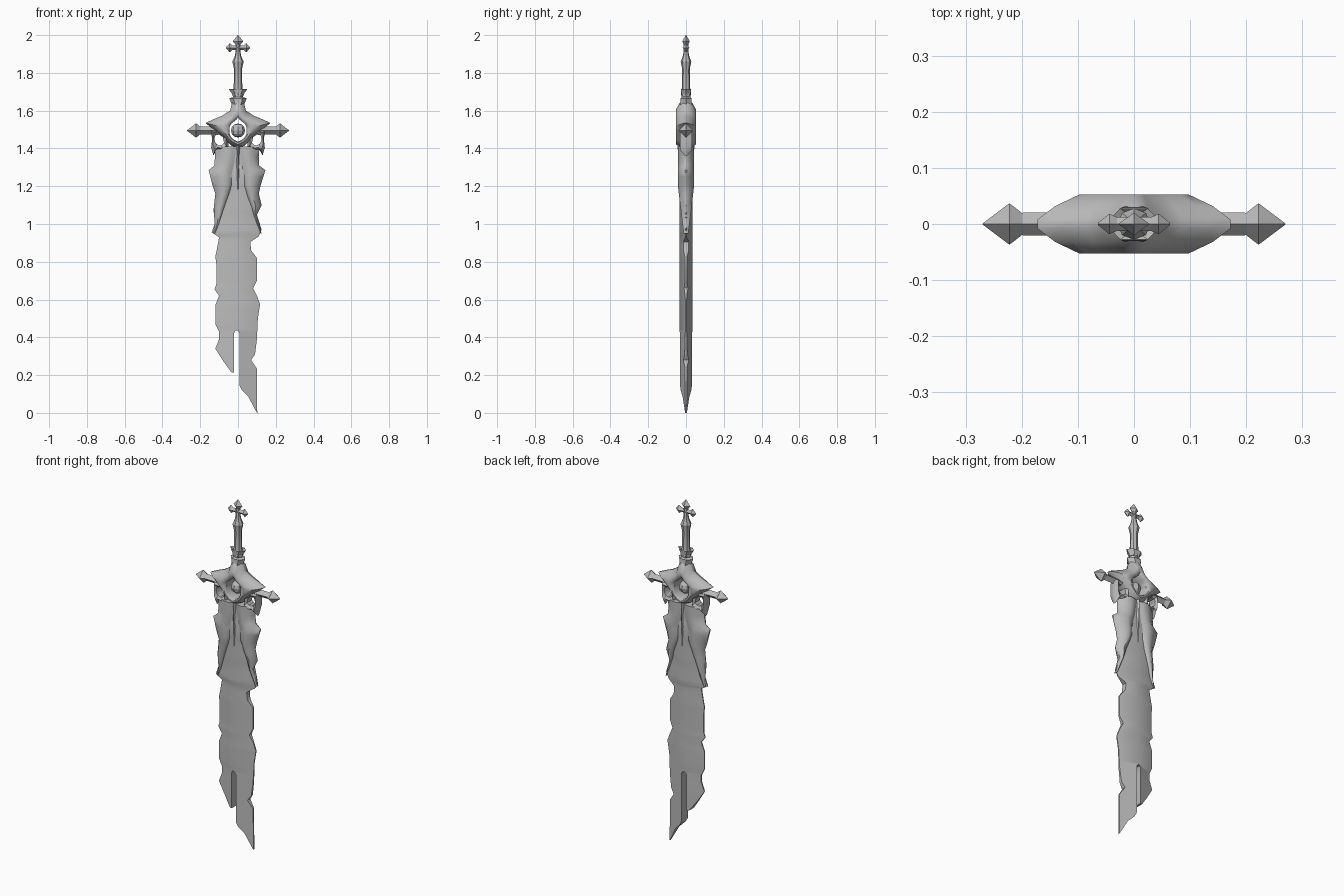
import bpy
import bmesh
import math

default_cube = bpy.data.objects.get("Cube")
if default_cube:
    bpy.data.objects.remove(default_cube, do_unlink=True)

steel = bpy.data.materials.new("grey_steel")
steel.use_nodes = True
steel.diffuse_color = (0.5, 0.5, 0.5, 1)
steel.node_tree.nodes["Principled BSDF"].inputs["Base Color"].default_value = (0.5, 0.5, 0.5, 1)


def finish(name, bm, angle):
    """Clean the mesh, give it the steel material and shade it."""
    bmesh.ops.remove_doubles(bm, verts=bm.verts, dist=0.0005)
    bmesh.ops.recalc_face_normals(bm, faces=bm.faces)
    mesh = bpy.data.meshes.new(name)
    bm.to_mesh(mesh)
    bm.free()
    mesh.materials.append(steel)
    obj = bpy.data.objects.new(name, mesh)
    bpy.context.collection.objects.link(obj)
    bpy.ops.object.select_all(action="DESELECT")
    obj.select_set(True)
    bpy.context.view_layer.objects.active = obj
    bpy.ops.object.shade_smooth_by_angle(angle=math.radians(angle))
    return obj


def loft(name, loops, closed=False, angle=40):
    """Bridge a list of equal vertex loops into a solid."""
    bm = bmesh.new()
    rings = [[bm.verts.new(p) for p in loop] for loop in loops]
    pairs = list(zip(rings, rings[1:]))
    if closed:
        pairs.append((rings[-1], rings[0]))
    else:
        bm.faces.new(rings[0])
        bm.faces.new(rings[-1])
    count = len(rings[0])
    for a, b in pairs:
        for i in range(count):
            j = (i + 1) % count
            bm.faces.new((a[i], a[j], b[j], b[i]))
    return finish(name, bm, angle)


def plate(name, rows, closed=False, angle=40, side=1):
    """Loft rows of (x, z, half thickness), equal on front and back."""
    loops = []
    for row in rows:
        front = [(side * x, -t, z) for x, z, t in row]
        back = [(side * x, t, z) for x, z, t in reversed(row)]
        loops.append(front + back)
    return loft(name, loops, closed, angle)


def spindle(name, sections, sides=4, axis="z", center=(0, 0), sign=1, angle=25):
    """Faceted rod: sections of (position, half width, half depth)."""
    loops = []
    for pos, wide, deep in sections:
        loop = []
        for i in range(sides):
            a = math.tau * i / sides
            u, v = wide * math.cos(a), deep * math.sin(a)
            if axis == "z":
                loop.append((center[0] + u, v, pos))
            else:
                loop.append((sign * pos, v, center[1] + u))
        loops.append(loop)
    return loft(name, loops, angle=angle)


def sample(profile, z):
    """Read x at height z on a profile of (z, x) points sorted by z."""
    for (z0, x0), (z1, x1) in zip(profile, profile[1:]):
        if z0 <= z <= z1:
            return x0 + (x1 - x0) * (z - z0) / (z1 - z0)
    return profile[-1][1] if z > profile[-1][0] else profile[0][1]


def thickness(x):
    return max(0.003, 0.034 * (1 - abs(x) / 0.115))


# Chipped blade edges, as (z, x)
left_edge = [(.215, -.035), (.27, -.075), (.34, -.12), (.39, -.10), (.43, -.10), (.47, -.12),
             (.57, -.12), (.62, -.10), (.655, -.125), (.68, -.115), (.79, -.115), (.83, -.12),
             (.85, -.115), (.93, -.10), (.955, -.14), (1.01, -.12), (1.07, -.13), (1.16, -.12),
             (1.205, -.135), (1.285, -.155), (1.30, -.125), (1.41, -.12)]
right_edge = [(0, .102), (.235, .10), (.28, .07), (.31, .09), (.39, .10), (.5, .105),
              (.575, .117), (.62, .10), (.66, .08), (.70, .10), (.82, .10), (.86, .07),
              (.905, .065), (.935, .11), (.97, .125), (1.05, .10), (1.10, .125), (1.16, .11),
              (1.205, .12), (1.285, .145), (1.315, .105), (1.41, .115)]
slot_top = 0.435

# Main blade with a central ridge
heights = sorted({z for z, _ in left_edge + right_edge if z > slot_top} | {slot_top})
blade_rows = []
for z in heights:
    columns = (sample(left_edge, z), 0, sample(right_edge, z))
    blade_rows.append([(x, z, thickness(x)) for x in columns])
plate("blade", blade_rows)


# Two broken prongs beside the slot
def prong(name, edge, inner):
    levels = sorted({z for z, _ in edge + inner if z < slot_top} | {slot_top})
    rows = []
    for z in levels:
        columns = (sample(inner, z), sample(edge, z))
        rows.append([(x, z, thickness(x)) for x in columns])
    plate(name, rows)


prong("left_prong", left_edge, [(.215, -.022), (.42, -.022), (slot_top, -.014)])
prong("right_prong", right_edge, [(0, .1), (.085, .055), (.12, .02), (.145, .008), (.42, .008), (slot_top, 0)])

# Raised feathered cheeks over the upper blade
inner_curve = [(.95, .12), (1.0, .10), (1.1, .065), (1.2, .03), (1.25, .03), (1.32, .015), (1.41, .004)]
cheek_heights = [.95, 1.0, 1.05, 1.1, 1.16, 1.205, 1.25, 1.285, 1.31, 1.36, 1.41]
for label, side, edge in (("left", 1, right_edge), ("right", -1, left_edge)):
    rows = []
    for z in cheek_heights:
        start, end = sample(inner_curve, z), abs(sample(edge, z))
        end = max(end, start + .004)
        bulge = .012 + .031 * min(1, (z - .95) / .25)
        row = [(start, z, thickness(start) * .9)]
        for blend, rise in ((.2, .9), (.45, 1), (.75, .6), (1, .1)):
            row.append((start + (end - start) * blend, z, bulge * rise))
        rows.append(row)
    plate(label + "_cheek", rows, side=side, angle=50)

# Narrow fold running down the middle under the guard
plate("center_fold", [[(-w, z, .018), (0, z, t), (w, z, .018)]
                      for z, w, t in ((1.16, .02, .034), (1.28, .022, .038), (1.36, .014, .042), (1.42, .02, .045))])

# Guard mantle: a ring from the gem opening out to the winged rim
outer_rim = [(0, 1.67), (.03, 1.645), (.042, 1.60), (.085, 1.573), (.135, 1.552), (.172, 1.535),
             (.125, 1.497), (.085, 1.468), (.062, 1.44), (.035, 1.415), (0, 1.40)]
opening = [(0, 1.565), (.009, 1.552), (.025, 1.54), (.037, 1.53), (.043, 1.518), (.046, 1.505),
           (.046, 1.488), (.042, 1.47), (.034, 1.457), (.02, 1.445), (0, 1.435)]


def mirrored(points):
    return points + [(-x, z) for x, z in reversed(points[1:-1])]


rows = []
for (ix, iz), (ox, oz) in zip(mirrored(opening), mirrored(outer_rim)):
    row = []
    for blend, t in ((0, .042), (.15, .053), (.4, .053), (.75, .032), (1, .008)):
        row.append((ix + (ox - ix) * blend, iz + (oz - iz) * blend, t))
    rows.append(row)
plate("guard_mantle", rows, closed=True, angle=50)

# Side loops with hooked tips below the mantle
loop_outer = [(.10, 1.49), (.145, 1.50), (.137, 1.45), (.142, 1.405), (.13, 1.362), (.117, 1.395),
              (.09, 1.385), (.05, 1.40), (.05, 1.45)]
loop_inner = [(.10, 1.474), (.118, 1.47), (.125, 1.455), (.122, 1.435), (.113, 1.423), (.10, 1.416),
              (.085, 1.418), (.074, 1.43), (.08, 1.46)]
for label, side in (("left", 1), ("right", -1)):
    rows = []
    for (ix, iz), (ox, oz) in zip(loop_inner, loop_outer):
        rows.append([(ix, iz, .022), ((ix + ox) / 2, (iz + oz) / 2, .032), (ox, oz, .006)])
    plate(label + "_side_loop", rows, closed=True, side=side, angle=30)

    # Crossguard bar ending in a spike
    spindle(label + "_guard_bar",
            [(.10, .022, .022), (.20, .02, .02), (.222, .038, .037), (.27, .001, .001)],
            axis="x", center=(0, 1.495), sign=side)

# Gem floating in the opening
bm = bmesh.new()
bmesh.ops.create_uvsphere(bm, u_segments=8, v_segments=6, radius=.037)
bmesh.ops.translate(bm, verts=bm.verts, vec=(0, 0, 1.495))
finish("gem", bm, 20)

# Collar of stacked petals under the grip
spindle("collar", [(1.59, .036, .045), (1.63, .032, .036), (1.665, .046, .034), (1.672, .026, .026),
                   (1.69, .032, .028), (1.715, .05, .032), (1.705, .024, .022)], sides=6)

# Grip with its flared end and thin neck
spindle("grip", [(1.68, .03, .028), (1.72, .023, .022), (1.82, .021, .02), (1.86, .03, .028),
                 (1.885, .018, .018), (1.91, .013, .013), (1.95, .013, .013)], sides=8)

# Pommel cross
spindle("pommel_spike", [(1.935, .012, .012), (1.95, .012, .012), (1.967, .028, .02), (2, .001, .001)])
for label, side in (("left", 1), ("right", -1)):
    spindle(label + "_pommel_arm", [(0, .013, .013), (.03, .012, .012), (.044, .024, .018), (.064, .002, .002)],
            axis="x", center=(0, 1.933), sign=side)
